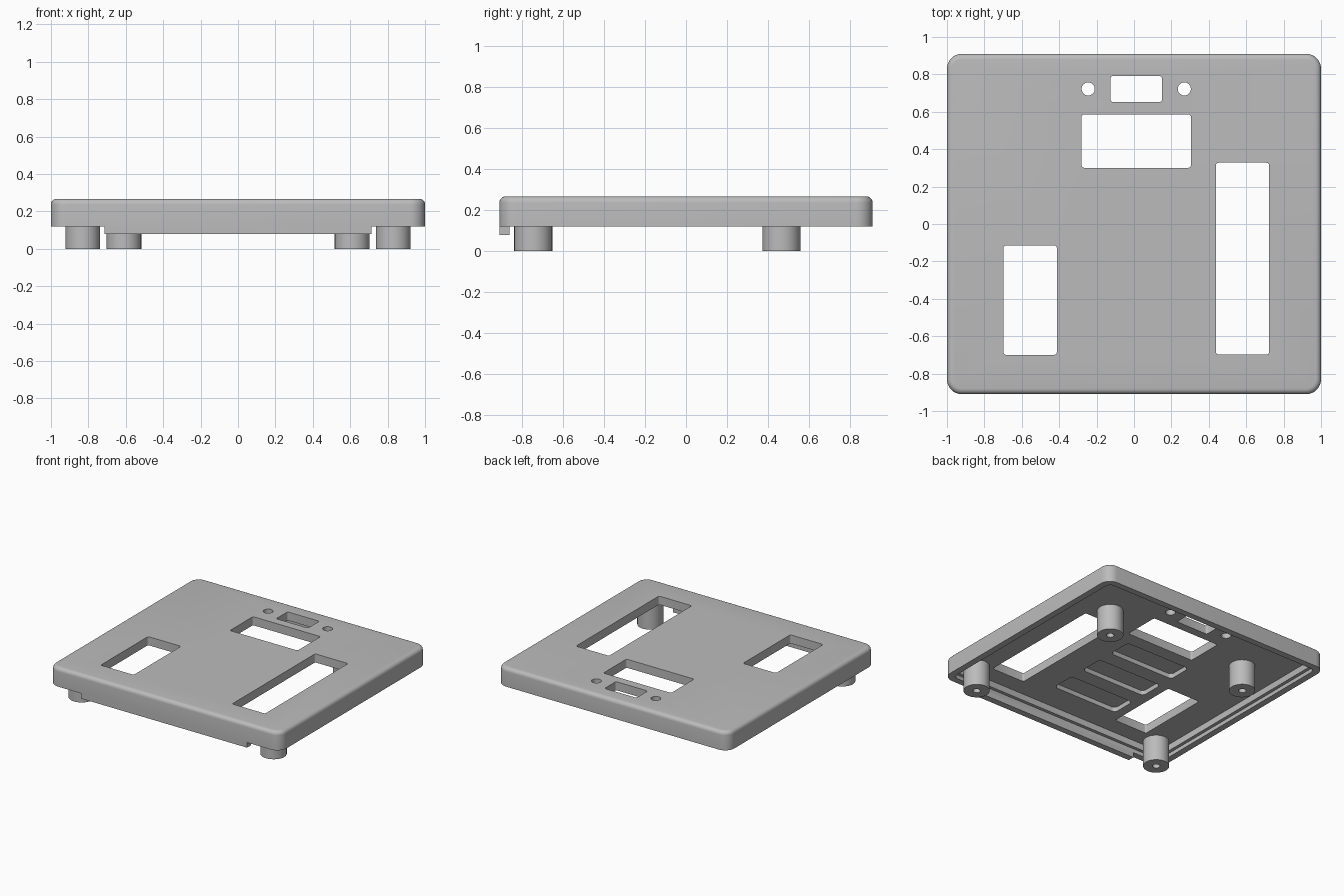
import bpy
import bmesh
from math import cos, sin, pi

cube = bpy.data.objects.get("Cube")
if cube:
    bpy.data.objects.remove(cube, do_unlink=True)

grey = bpy.data.materials.new("plastic_grey")
grey.use_nodes = True
grey.diffuse_color = (0.5, 0.5, 0.5, 1)
grey.node_tree.nodes["Principled BSDF"].inputs["Base Color"].default_value = (0.5, 0.5, 0.5, 1)


def prism(name, outline, z0, z1, bevel=0):
    """Extrude an outline upwards, optionally rounding its top edge."""
    bm = bmesh.new()
    base = bm.faces.new([bm.verts.new((x, y, z0)) for x, y in outline])
    new = bmesh.ops.extrude_face_region(bm, geom=[base])["geom"]
    moved = [v for v in new if isinstance(v, bmesh.types.BMVert)]
    bmesh.ops.translate(bm, verts=moved, vec=(0, 0, z1 - z0))
    if not base.is_valid or len(bm.faces) < len(outline) + 2:
        bm.faces.new([v for v in bm.verts if v not in moved])
    if bevel:
        top = [e for e in bm.edges if all(v in moved for v in e.verts)]
        bmesh.ops.bevel(bm, geom=top, offset=bevel, segments=5, profile=0.5, affect='EDGES')
    bmesh.ops.recalc_face_normals(bm, faces=bm.faces)
    mesh = bpy.data.meshes.new(name)
    bm.to_mesh(mesh)
    bm.free()
    mesh.materials.append(grey)
    obj = bpy.data.objects.new(name, mesh)
    bpy.context.collection.objects.link(obj)
    return obj


def rounded(cx, cy, w, d, r, steps=4):
    """Rounded rectangle outline."""
    points = []
    for k, (sx, sy) in enumerate([(1, 1), (-1, 1), (-1, -1), (1, -1)]):
        for i in range(steps + 1):
            a = (k + i / steps) * pi / 2
            points.append((cx + sx * (w / 2 - r) + r * cos(a), cy + sy * (d / 2 - r) + r * sin(a)))
    return points


def circle(cx, cy, r, n=32):
    return [(cx + r * cos(2 * pi * i / n), cy + r * sin(2 * pi * i / n)) for i in range(n)]


def cut(obj, outline, z0, z1):
    """Subtract an extruded outline and discard the cutter."""
    cutter = prism("cutter", outline, z0, z1)
    cutter.hide_render = True
    mod = obj.modifiers.new("cut", 'BOOLEAN')
    mod.operation, mod.solver, mod.object = 'DIFFERENCE', 'EXACT', cutter
    bpy.context.view_layer.objects.active = obj
    bpy.ops.object.modifier_apply(modifier=mod.name)
    bpy.data.objects.remove(cutter, do_unlink=True)


def smooth(obj):
    bpy.ops.object.select_all(action='DESELECT')
    obj.select_set(True)
    bpy.context.view_layer.objects.active = obj
    bpy.ops.object.shade_smooth_by_angle()


RIM, FLOOR, TOP = 0.12, 0.2, 0.267

# Cover shell with a stepped hollow underneath
cover = prism("cover", rounded(0, 0, 2, 1.82, 0.08, 8), RIM, TOP, 0.03)
cut(cover, rounded(0, 0, 1.9, 1.72, 0.04), RIM - 0.1, 0.15)
cut(cover, rounded(0, 0, 1.85, 1.67, 0.03), RIM - 0.05, FLOOR)

# Rectangular windows: centre x, centre y, width, depth
for x, y, w, d in [(0.012, 0.722, 0.275, 0.14), (0.012, 0.443, 0.585, 0.285),
                   (0.58, -0.185, 0.285, 1.025), (-0.555, -0.407, 0.285, 0.585)]:
    cut(cover, rounded(x, y, w, d, 0.014), 0.05, 0.4)

# Round screw openings
for side in (-1, 1):
    cut(cover, circle(0.012 + side * 0.257, 0.722, 0.035), 0.05, 0.4)

# Three shallow recesses in the underside
for i in range(3):
    cut(cover, rounded(-0.06, 0.1 - 0.31 * i, 0.56, 0.19, 0.03), 0.15, FLOOR + 0.035)
smooth(cover)

# Lip hanging below the front wall
prism("front_lip", [(-0.715, -0.91), (0.715, -0.91), (0.715, -0.86), (-0.715, -0.86)], 0.08, RIM)

# Hollow mounting posts
for label, x, y in [("front", 0.83, -0.745), ("back", 0.61, 0.465)]:
    for side, s in [("left", 1), ("right", -1)]:
        post = prism(f"{label}_{side}_post", circle(s * x, y, 0.093), 0, FLOOR + 0.01)
        cut(post, circle(s * x, y, 0.027, 16), -0.05, 0.12)
        smooth(post)
